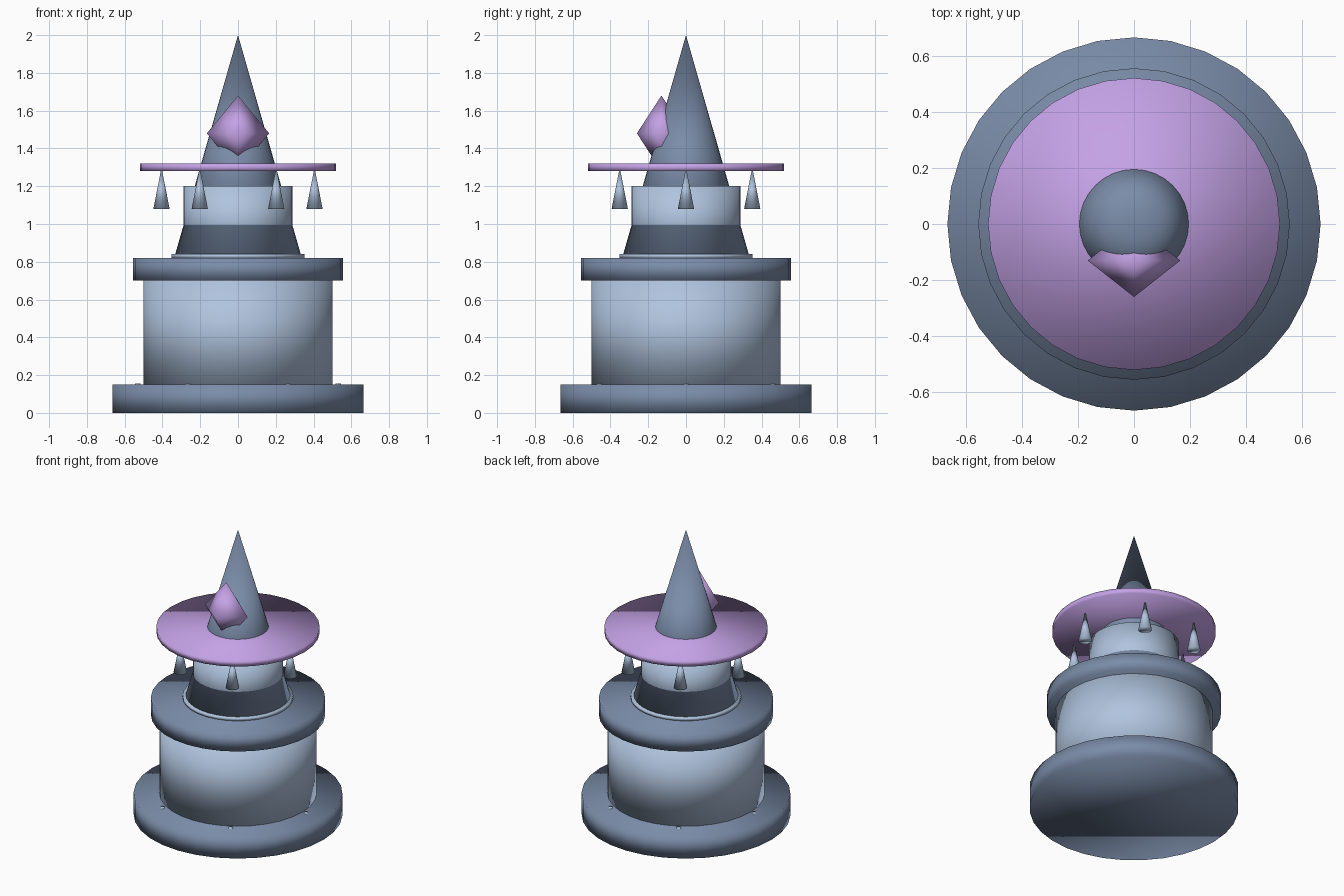
import bpy
import bmesh
from math import cos, sin, pi
from mathutils import Matrix, Vector

cube = bpy.data.objects.get("Cube")
if cube:
    bpy.data.objects.remove(cube, do_unlink=True)


def make_material(name, srgb):
    color = [(c / 255 / 12.92) if c < 10 else ((c / 255 + 0.055) / 1.055) ** 2.4 for c in srgb] + [1.0]
    mat = bpy.data.materials.new(name)
    mat.use_nodes = True
    mat.diffuse_color = color
    mat.node_tree.nodes["Principled BSDF"].inputs["Base Color"].default_value = color
    return mat


pale = make_material("pale blue stone", (176, 196, 222))
slate = make_material("slate blue stone", (122, 140, 168))
lilac = make_material("lilac", (196, 162, 230))


def finish(name, bm, mat):
    for face in bm.faces:
        face.smooth = True
    mesh = bpy.data.meshes.new(name)
    bm.to_mesh(mesh)
    bm.free()
    mesh.materials.append(mat)
    obj = bpy.data.objects.new(name, mesh)
    bpy.context.collection.objects.link(obj)
    return obj


def tapered(name, mat, bottom, top, r_bottom, r_top, x=0, y=0, sides=32):
    """Upright cylinder or cone between two heights."""
    bm = bmesh.new()
    place = Matrix.Translation((x, y, (bottom + top) / 2))
    bmesh.ops.create_cone(bm, cap_ends=True, cap_tris=False, segments=sides,
                          radius1=r_bottom, radius2=r_top,
                          depth=top - bottom, matrix=place)
    return finish(name, bm, mat)


# Stacked round body
tapered("base", slate, 0, 0.15, 0.665, 0.665)
tapered("lower_drum", pale, 0.15, 0.70, 0.5, 0.5)
tapered("collar", slate, 0.70, 0.82, 0.555, 0.555)
tapered("collar_plate", pale, 0.82, 0.84, 0.352, 0.352)
tapered("upper_drum", pale, 0.84, 1.20, 0.288, 0.288)
tapered("spire", slate, 0.82, 2.0, 0.338, 0)
tapered("brim", lilac, 1.28, 1.32, 0.52, 0.52)

# Six hanging spikes and six small studs on the base
for i in range(6):
    c, s = cos(i * pi / 3), sin(i * pi / 3)
    tapered(f"spike_{i + 1}", pale, 1.08, 1.30, 0.043, 0, 0.405 * c, 0.405 * s)
    tapered(f"base_stud_{i + 1}", pale, 0.13, 0.156, 0.016, 0.014, 0.53 * c, 0.53 * s, 12)

# Eight-faced gem set into the front of the spire
bm = bmesh.new()
center = Vector((0, -0.13, 1.48))
ring = [bm.verts.new(center + Vector(p)) for p in
        ((0.165, 0, 0), (0, 0.13, 0), (-0.165, 0, 0), (0, -0.13, 0))]
tips = [bm.verts.new(center + Vector((0, 0, z))) for z in (0.2, -0.2)]
for i in range(4):
    a, b = ring[i], ring[(i + 1) % 4]
    bm.faces.new((a, b, tips[0]))
    bm.faces.new((b, a, tips[1]))
finish("gem", bm, lilac)
